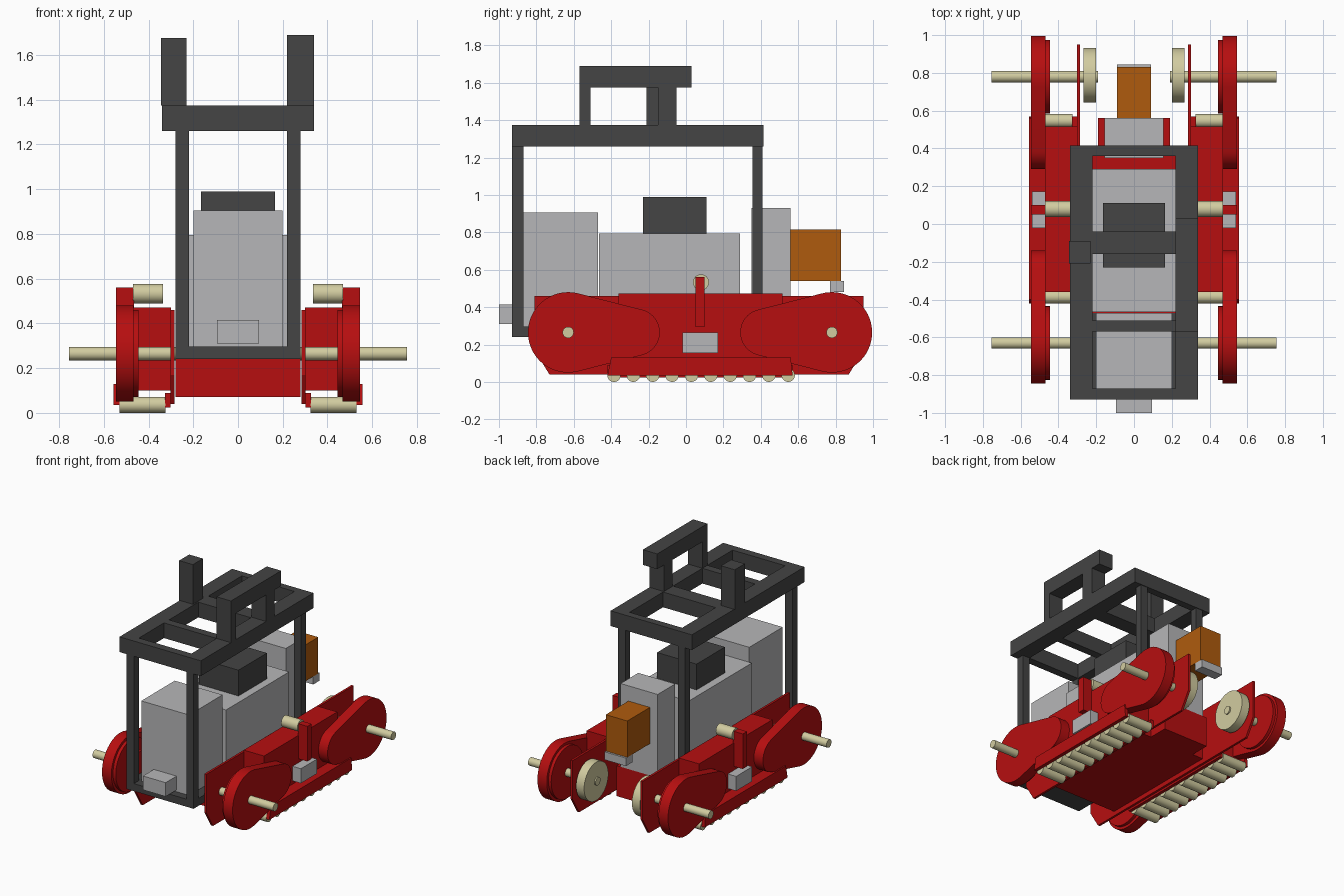
import bpy, bmesh, math

cube = bpy.data.objects.get("Cube")
if cube:
    bpy.data.objects.remove(cube, do_unlink=True)


def material(name, rgb):
    m = bpy.data.materials.new(name)
    m.use_nodes = True
    m.diffuse_color = (*rgb, 1)
    m.node_tree.nodes["Principled BSDF"].inputs["Base Color"].default_value = (*rgb, 1)
    return m


RED = material("red", (0.47, 0.0045, 0.005))
GREY = material("light grey", (0.47, 0.47, 0.48))
DARK = material("charcoal", (0.058, 0.058, 0.058))
ORANGE = material("orange", (0.43, 0.105, 0.004))
CREAM = material("cream", (0.64, 0.60, 0.35))


def prism(name, profile, x0, x1, mat, smooth=False):
    """Extrude a (y, z) outline along x."""
    bm = bmesh.new()
    face = bm.faces.new([bm.verts.new((x0, y, z)) for y, z in profile])
    ext = bmesh.ops.extrude_face_region(bm, geom=[face])
    verts = [g for g in ext["geom"] if isinstance(g, bmesh.types.BMVert)]
    bmesh.ops.translate(bm, verts=verts, vec=(x1 - x0, 0, 0))
    bmesh.ops.recalc_face_normals(bm, faces=bm.faces)
    mesh = bpy.data.meshes.new(name)
    bm.to_mesh(mesh)
    bm.free()
    mesh.materials.append(mat)
    obj = bpy.data.objects.new(name, mesh)
    bpy.context.collection.objects.link(obj)
    if smooth:
        bpy.ops.object.select_all(action="DESELECT")
        obj.select_set(True)
        bpy.context.view_layer.objects.active = obj
        bpy.ops.object.shade_smooth_by_angle(angle=math.radians(30))
    return obj


def box(name, x, y, z, mat):
    return prism(name, [(y[0], z[0]), (y[1], z[0]), (y[1], z[1]), (y[0], z[1])],
                 x[0], x[1], mat)


def arc(cy, cz, r, a0, a1, n):
    return [(cy + r * math.cos(a0 + (a1 - a0) * i / n),
             cz + r * math.sin(a0 + (a1 - a0) * i / n)) for i in range(n + 1)]


def cylinder(name, y, z, r, x0, x1, mat, n=32):
    return prism(name, arc(y, z, r, 0, math.tau, n)[:-1], x0, x1, mat, True)


# Central hull
box("hull", (-.28, .28), (-.55, .41), (.07, .24), RED)
box("hull_deck", (-.22, .22), (-.47, .41), (.24, .29), RED)
box("hull_tail", (-.19, .19), (.36, .56), (.07, .30), RED)

# Body blocks
box("front_block", (-.20, .20), (-.87, -.47), (.29, .905), GREY)
box("front_lamp", (-.095, .095), (-1.0, -.87), (.31, .415), GREY)
box("middle_block", (-.225, .225), (-.465, .29), (.29, .795), GREY)
box("middle_block_cap", (-.165, .165), (-.23, .11), (.795, .99), DARK)
box("rear_block", (-.155, .155), (.35, .56), (.29, .93), GREY)
box("rear_box", (-.09, .09), (.56, .83), (.54, .815), ORANGE)
box("rear_box_foot", (-.09, .09), (.77, .845), (.48, .54), GREY)

# Cage: floor, posts and roof frame
box("cage_floor", (-.28, .28), (-.93, -.47), (.24, .297), DARK)
ROOF = (1.26, 1.375)
for name, y in (("front", (-.93, -.87)), ("rear", (.36, .415)),
                ("front_cross", (-.57, -.51)), ("middle_cross", (-.16, -.04))):
    box(f"roof_{name}_bar", (-.22, .22), y, ROOF, DARK)

# Asymmetric fittings on the roof
box("right_roof_post", (-.345, -.23), (-.21, -.09), (1.375, 1.675), DARK)
box("left_roof_front_post", (.22, .34), (-.57, -.51), (1.375, 1.575), DARK)
box("left_roof_rear_post", (.22, .34), (-.15, -.05), (1.375, 1.575), DARK)
box("left_roof_arm", (.22, .34), (-.57, .03), (1.575, 1.69), DARK)

AXLE_Z = .265
WHEELS = (("front", -.63, 1), ("rear", .78, -1))
BIG, SMALL, REACH = .215, .125, .365
TANGENT = math.acos((BIG - SMALL) / REACH)

for side, s in (("left", 1), ("right", -1)):
    def sx(a, b):
        return min(s * a, s * b), max(s * a, s * b)

    # Cage sides
    box(f"{side}_roof_beam", sx(.22, .34), (-.93, .415), ROOF, DARK)
    box(f"{side}_floor_rail", sx(.22, .28), (-.47, .415), (.24, .297), DARK)
    box(f"{side}_front_post", sx(.22, .28), (-.93, -.87), (.24, 1.26), DARK)
    box(f"{side}_rear_post", sx(.22, .28), (.355, .41), (.24, 1.26), DARK)

    # Running gear plate and housing
    plate = [(-.81, .46), (-.81, .17), (-.73, .04), (.87, .04), (.95, .17), (.95, .46)]
    prism(f"{side}_inner_plate", plate, *sx(.285, .302), RED)
    box(f"{side}_housing", sx(.30, .47), (-.36, .515), (.10, .472), RED)

    # Roller carrier
    box(f"{side}_carrier_shelf", sx(.30, .54), (-.36, .515), (.10, .13), RED)
    skirt = [(-.42, .035), (.57, .035), (.56, .13), (-.40, .13)]
    prism(f"{side}_carrier_skirt", skirt, *sx(.53, .556), RED)
    box(f"{side}_carrier_inner_strip", sx(.302, .327), (-.42, .57), (.025, .09), RED)
    for i in range(10):
        cylinder(f"{side}_roller_{i + 1}", -.385 + i * .1035, .036, .036,
                 *sx(.325, .53), CREAM, 20)

    # Wheels: tapered cover, disc behind it and axle
    for end, y, d in WHEELS:
        outline = (arc(0, 0, BIG, TANGENT, math.tau - TANGENT, 40)
                   + arc(REACH, 0, SMALL, -TANGENT, TANGENT, 20))
        outline = [(y + d * p, AXLE_Z + q) for p, q in outline]
        prism(f"{side}_{end}_wheel_cover", outline, *sx(.468, .546), RED, True)
        cylinder(f"{side}_{end}_wheel_disc", y, AXLE_Z, .195, *sx(.445, .47), RED, 48)
        inner = .19 if end == "rear" else .285
        cylinder(f"{side}_{end}_axle", y, AXLE_Z, .03, *sx(inner, .755), CREAM, 24)
    cylinder(f"{side}_drive_disc", .787, AXLE_Z, .145, *sx(.20, .267), CREAM, 48)

    # Lever, its roller and bracket
    box(f"{side}_lever", sx(.465, .545), (.05, .10), (.295, .56), RED)
    cylinder(f"{side}_lever_roller", .08, .533, .043, *sx(.335, .47), CREAM, 24)
    box(f"{side}_bracket", sx(.465, .54), (-.02, .172), (.155, .265), GREY)
